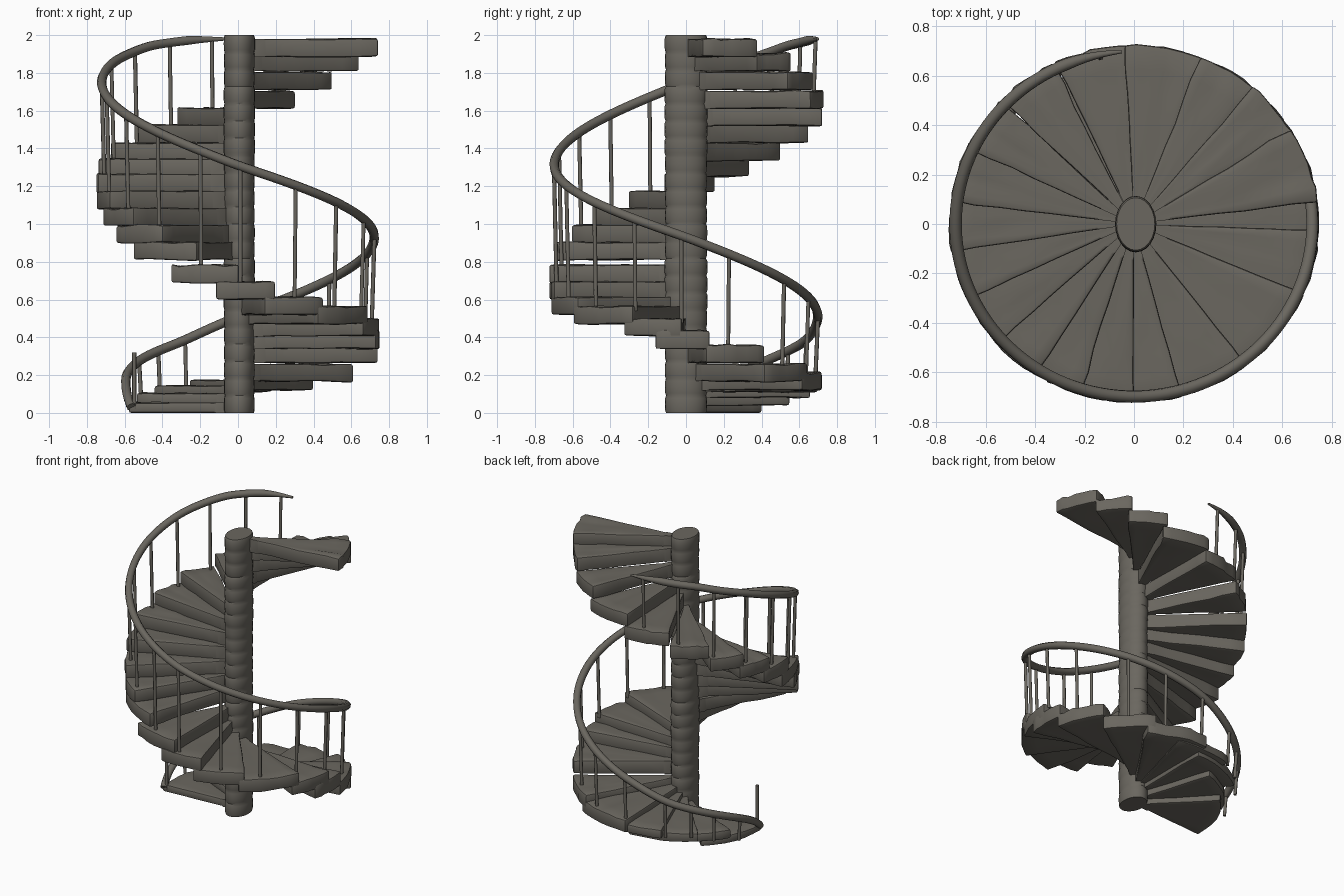
import bpy, bmesh, math, random
from mathutils import Vector, noise

random.seed(4)
cube = bpy.data.objects.get("Cube")
if cube:
    bpy.data.objects.remove(cube)

COLOUR = (0.145, 0.135, 0.115, 1)
stone = bpy.data.materials.new("weathered_grey_brown")
stone.use_nodes = True
stone.diffuse_color = COLOUR
shader = stone.node_tree.nodes["Principled BSDF"]
shader.inputs["Base Color"].default_value = COLOUR
shader.inputs["Roughness"].default_value = 0.8
made = []


def polar(radius, degrees, z):
    """Point on the slightly oval plan of the stair."""
    a = math.radians(degrees)
    return Vector((radius * math.cos(a), 0.967 * radius * math.sin(a), z))


def finish(bm, name):
    bmesh.ops.recalc_face_normals(bm, faces=bm.faces)
    mesh = bpy.data.meshes.new(name)
    bm.to_mesh(mesh)
    bm.free()
    mesh.materials.append(stone)
    obj = bpy.data.objects.new(name, mesh)
    bpy.context.collection.objects.link(obj)
    made.append(obj)


def tread(name, trail, lead, top, thick, outer):
    """Worn wedge-shaped slab with uneven edges and rounded corners."""
    bm = bmesh.new()
    bmesh.ops.create_grid(bm, x_segments=7, y_segments=6, size=1)
    seed = Vector((random.random() * 50, 0, 0))
    for v in bm.verts:
        u, s = v.co.x * 0.5 + 0.5, v.co.y * 0.5 + 0.5
        wobble = noise.noise(seed + Vector((u * 4, s * 4, 0)))
        radius = 0.05 + (outer - 0.05) * u + (0.01 * wobble if u > 0.9 else 0)
        angle = lead + s * (trail - lead) + 1.6 * wobble * u
        v.co = polar(radius, angle, top - 0.006 + 0.014 * wobble * u)
    lower = bmesh.ops.extrude_face_region(bm, geom=bm.faces[:], use_keep_orig=True)["geom"]
    for v in lower:
        if isinstance(v, bmesh.types.BMVert):
            v.co.z = max(0, top - thick + 0.008 * noise.noise(seed + v.co * 5))
    bmesh.ops.recalc_face_normals(bm, faces=bm.faces)
    rims = [e for e in bm.edges if len(e.link_faces) == 2
            and e.calc_face_angle() > 1 and e.verts[0].co.xy.length > 0.1
            and e.verts[1].co.xy.length > 0.1]
    bmesh.ops.bevel(bm, geom=rims, offset=0.012, segments=2, profile=0.5,
                    affect='EDGES', clamp_overlap=True)
    finish(bm, name)


def tube(name, points, thickness, radii=None):
    curve = bpy.data.curves.new(name, 'CURVE')
    curve.dimensions = '3D'
    curve.bevel_depth = thickness
    curve.bevel_resolution = 2
    curve.use_fill_caps = True
    spline = curve.splines.new('POLY')
    spline.points.add(len(points) - 1)
    for i, p in enumerate(points):
        spline.points[i].co = (*p, 1)
        spline.points[i].radius = radii[i] if radii else 1
    curve.materials.append(stone)
    obj = bpy.data.objects.new(name, curve)
    bpy.context.collection.objects.link(obj)


def rail_point(angle):
    """Handrail centre: rows of falling angle, radius, height."""
    for (a, ra, za), (b, rb, zb) in zip(rail, rail[1:]):
        if b <= angle <= a:
            t = (a - angle) / (a - b)
            return polar(ra + (rb - ra) * t, angle, za + (zb - za) * t)


# Column: stacked, slightly bulging elliptical drums
bm = bmesh.new()
DRUMS, SIDES = 22, 24
profile = []
for d in range(DRUMS):
    swell = random.uniform(0.97, 1.01)
    for t, r in ((0, 0.95), (0.15, 0.99), (0.5, 1), (0.85, 0.99)):
        profile.append(((d + t) * 2 / DRUMS, r * swell))
profile.append((2, 0.93))
rings = []
for z, r in profile:
    rings.append([bm.verts.new((0.007 + 0.083 * r * math.cos(k * math.tau / SIDES),
                                0.114 * r * math.sin(k * math.tau / SIDES), z))
                  for k in range(SIDES)])
for low, high in zip(rings, rings[1:]):
    for k in range(SIDES):
        n = (k + 1) % SIDES
        bm.faces.new((low[k], low[n], high[n], high[k]))
bm.faces.new(rings[0])
bm.faces.new(rings[-1])
finish(bm, "centre_column")

# Treads: trailing angle, leading angle, top; short and wide at the foot
steps = [(184, 134, .06), (154, 108, .11), (131, 90, .15), (111, 75, .18), (92, 57, .22),
         (62, 35, .265), (36, 8, .365), (10, -13, .44), (-2, -27, .505), (-23, -56, .57),
         (-52, -80, .62), (-75, -99, .7), (-90, -119, .79), (-107, -138, .91),
         (-122, -150, 1.0), (-138, -163, 1.09), (-155, -178, 1.18), (-171, -192, 1.27),
         (-187, -208, 1.35), (-205, -224, 1.435), (-224, -244, 1.53), (-245, -269, 1.62),
         (-267, -294, 1.71), (-291, -312, 1.81), (-310, -329, 1.91), (-328, -353, 1.985)]
short = [0.58, 0.6, 0.68, 0.72]
for i, (trail, lead, top) in enumerate(steps):
    thick = 0.07 if i < 4 else 0.1
    outer = short[i] if i < len(short) else 0.748
    tread(f"tread_{i + 1}", trail, lead, top, thick, outer)

# Handrail: helix that curls inward onto the first tread and thins at the top
R = 0.723
rail = [(184, .565, .03), (178, .585, .08), (168, .605, .14), (155, .65, .21),
        (137, .69, .29), (115, .715, .375), (93, R, .495), (0, R, .93), (-90, R, 1.31),
        (-180, R, 1.75), (-205, R, 1.86), (-230, R, 1.945), (-250, R, 1.975),
        (-266, R, 1.98)]
path = [rail_point(184 - 3 * k) for k in range(151)]
for _ in range(3):
    path = [path[0]] + [(a + b * 2 + c) / 4 for a, b, c in
                        zip(path, path[1:], path[2:])] + [path[-1]]
radii = [min(1, 0.3 + 0.12 * (len(path) - 1 - i)) for i in range(len(path))]
tube("handrail", path, 0.025, radii)

# Balusters from tread to handrail
angles = [158, 140, 127, 113, 90, 68, 48, 19, -2, -23, -44, -65, -89, -106]
angles += [-126 - 19 * k for k in range(8)]
for i, a in enumerate(angles):
    base = max(top for trail, lead, top in steps if lead <= a <= trail)
    head = rail_point(a)
    foot = Vector((head.x * 0.98, head.y * 0.98, base - 0.03))
    tube(f"baluster_{i + 1}", [foot, head], 0.011)
tube("end_post", [polar(0.55, 183, 0.02), polar(0.55, 183, 0.32)], 0.011)

# Smooth shading with sharp edges kept
bpy.ops.object.select_all(action='DESELECT')
for obj in made:
    obj.select_set(True)
bpy.context.view_layer.objects.active = made[0]
bpy.ops.object.shade_smooth_by_angle(angle=math.radians(35))
